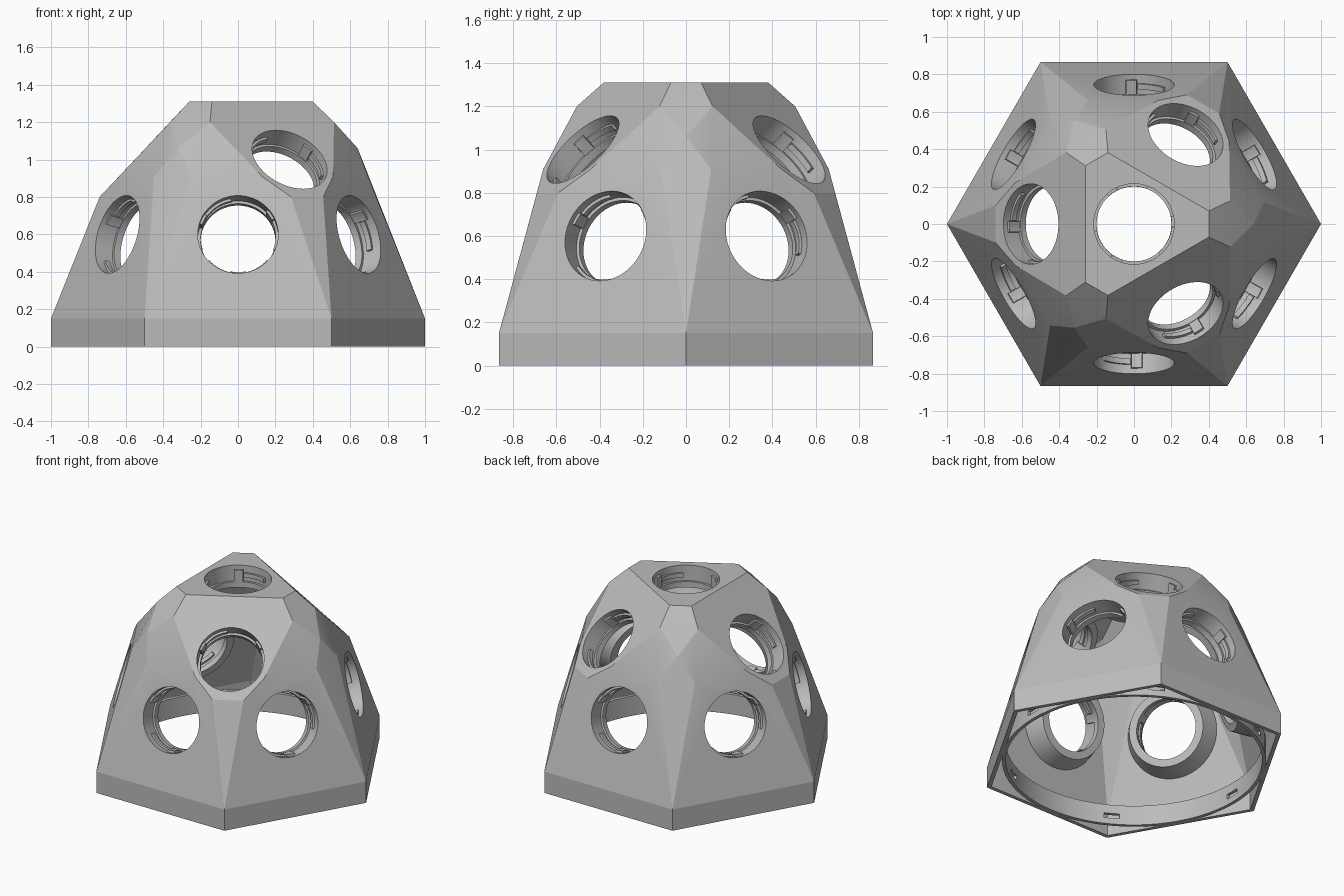
import bpy, bmesh, math
from mathutils import Matrix, Vector

cube = bpy.data.objects.get("Cube")
if cube:
    bpy.data.objects.remove(cube, do_unlink=True)

grey = bpy.data.materials.new("plain grey")
grey.use_nodes = True
COLOR = (0.5, 0.5, 0.5, 1)
grey.diffuse_color = COLOR
grey.node_tree.nodes["Principled BSDF"].inputs["Base Color"].default_value = COLOR


def make_object(name, bm):
    bmesh.ops.recalc_face_normals(bm, faces=bm.faces)
    mesh = bpy.data.meshes.new(name)
    bm.to_mesh(mesh)
    bm.free()
    mesh.materials.append(grey)
    obj = bpy.data.objects.new(name, mesh)
    bpy.context.scene.collection.objects.link(obj)
    return obj


def subtract(obj, cutter):
    cutter.hide_render = True
    mod = obj.modifiers.new("cut", "BOOLEAN")
    mod.operation, mod.solver, mod.object = "DIFFERENCE", "EXACT", cutter
    mod.use_self = True
    graph = bpy.context.evaluated_depsgraph_get()
    obj.data = bpy.data.meshes.new_from_object(obj.evaluated_get(graph))
    obj.modifiers.clear()
    bpy.data.objects.remove(cutter, do_unlink=True)


def lathe(bm, profile, matrix=Matrix(), start=0, sweep=360, steps=64):
    """Sweep a closed (radius, height) profile around the local z axis."""
    full = sweep == 360
    rings = []
    for i in range(steps if full else steps + 1):
        a = math.radians(start + sweep * i / steps)
        rings.append([bm.verts.new(matrix @ Vector((r * math.cos(a), r * math.sin(a), z)))
                      for r, z in profile])
    n = len(profile)
    for i in range(steps):
        p, q = rings[i], rings[(i + 1) % len(rings)]
        for j in range(n):
            k = (j + 1) % n
            if profile[j][0] or profile[k][0]:
                bm.faces.new((p[j], p[k], q[k], q[j]))
    if not full:
        bm.faces.new(rings[0])
        bm.faces.new(rings[-1])
    bmesh.ops.remove_doubles(bm, verts=bm.verts, dist=1e-5)


def dome(name, scale=1, floor=0):
    """Convex faceted dome: hexagonal base, three-fold upper part."""
    seeds = [(0.40, 0.07, 1.31), (0.513, 0.123, 1.2), (0.695, 0.117, 0.91),
             (0.64, 0, 1.06), (-0.74, 0.099, 0.80), (-0.636, 0.22, 0.91)]
    points = []
    for k in range(3):
        turn = Matrix.Rotation(math.radians(120 * k), 3, "Z")
        for x, y, z in seeds:
            points += [turn @ Vector((x, s * y, z)) for s in ((1, -1) if y else (1,))]
    for k in range(6):
        a = math.radians(60 * k)
        points += [Vector((math.cos(a), math.sin(a), z)) for z in (0, 0.15)]
    bm = bmesh.new()
    for p in points:
        v = bm.verts.new(p * scale)
        if p.z == 0:
            v.co.z = floor
    hull = bmesh.ops.convex_hull(bm, input=bm.verts)
    spare = [e for e in hull["geom_interior"] if isinstance(e, bmesh.types.BMVert)]
    bmesh.ops.delete(bm, geom=spare, context="VERTS")
    bmesh.ops.dissolve_limit(bm, angle_limit=math.radians(2), verts=bm.verts, edges=bm.edges)
    return make_object(name, bm)


# Frames of the ten ports: origin on the face, local z pointing outward
def port(azimuth, elevation, radius, height):
    return (Matrix.Rotation(math.radians(azimuth), 4, "Z")
            @ Matrix.Translation((radius, 0, height))
            @ Matrix.Rotation(math.radians(90 - elevation), 4, "Y"))


ports = [port(0, 90, 0, 1.31)]
ports += [port(a, 43.2, 0.551, 1.0) for a in (60, 180, 300)]
ports += [port(a, 15.1, 0.7445, 0.6) for a in range(30, 390, 60)]


def lathe_all(name, profile):
    bm = bmesh.new()
    for frame in ports:
        part = bmesh.new()
        lathe(part, profile, frame)
        mesh = bpy.data.meshes.new("part")
        part.to_mesh(mesh)
        part.free()
        bm.from_mesh(mesh)
        bpy.data.meshes.remove(mesh)
    return make_object(name, bm)


# Hollow shell with inward collars and stepped bores
shell = dome("dome_shell")
cavity = dome("cavity", 0.97, -0.1)
collars = lathe_all("collars", [(0, 0.06), (0.30, 0.06), (0.30, -0.03), (0.25, -0.15), (0, -0.15)])
subtract(cavity, collars)
subtract(shell, cavity)
bores = lathe_all("bores", [(0, 0.08), (0.215, 0.08), (0.215, -0.11), (0.20, -0.11),
                            (0.20, -0.19), (0, -0.19)])
subtract(shell, bores)

# Twist-lock tabs around the inside of every bore
bm = bmesh.new()
for frame in ports:
    for k in range(3):
        lathe(bm, [(0.201, -0.05), (0.22, -0.05), (0.22, -0.08), (0.201, -0.08)],
              frame, 120 * k + 70, 45, 8)
        lathe(bm, [(0.201, -0.03), (0.22, -0.03), (0.22, -0.109), (0.201, -0.109)],
              frame, 120 * k + 116, 16, 4)
tabs = make_object("lock_tabs", bm)

# Round ring inside the base, with six slots
bm = bmesh.new()
lathe(bm, [(0.82, 0), (0.843, 0), (0.843, 0.14), (0.82, 0.14)], steps=96)
ring = make_object("base_ring", bm)
bm = bmesh.new()
for k in range(6):
    frame = (Matrix.Rotation(math.radians(60 * k), 4, "Z")
             @ Matrix.Translation((0.83, 0, 0.06)) @ Matrix.Diagonal((0.1, 0.1, 0.035, 1)))
    bmesh.ops.create_cube(bm, size=1, matrix=frame)
subtract(ring, make_object("slots", bm))

# Smooth the round walls, keep the facets crisp
for obj in (shell, tabs, ring):
    bpy.ops.object.select_all(action="DESELECT")
    obj.select_set(True)
    bpy.context.view_layer.objects.active = obj
    bpy.ops.object.shade_smooth_by_angle(angle=math.radians(15))
